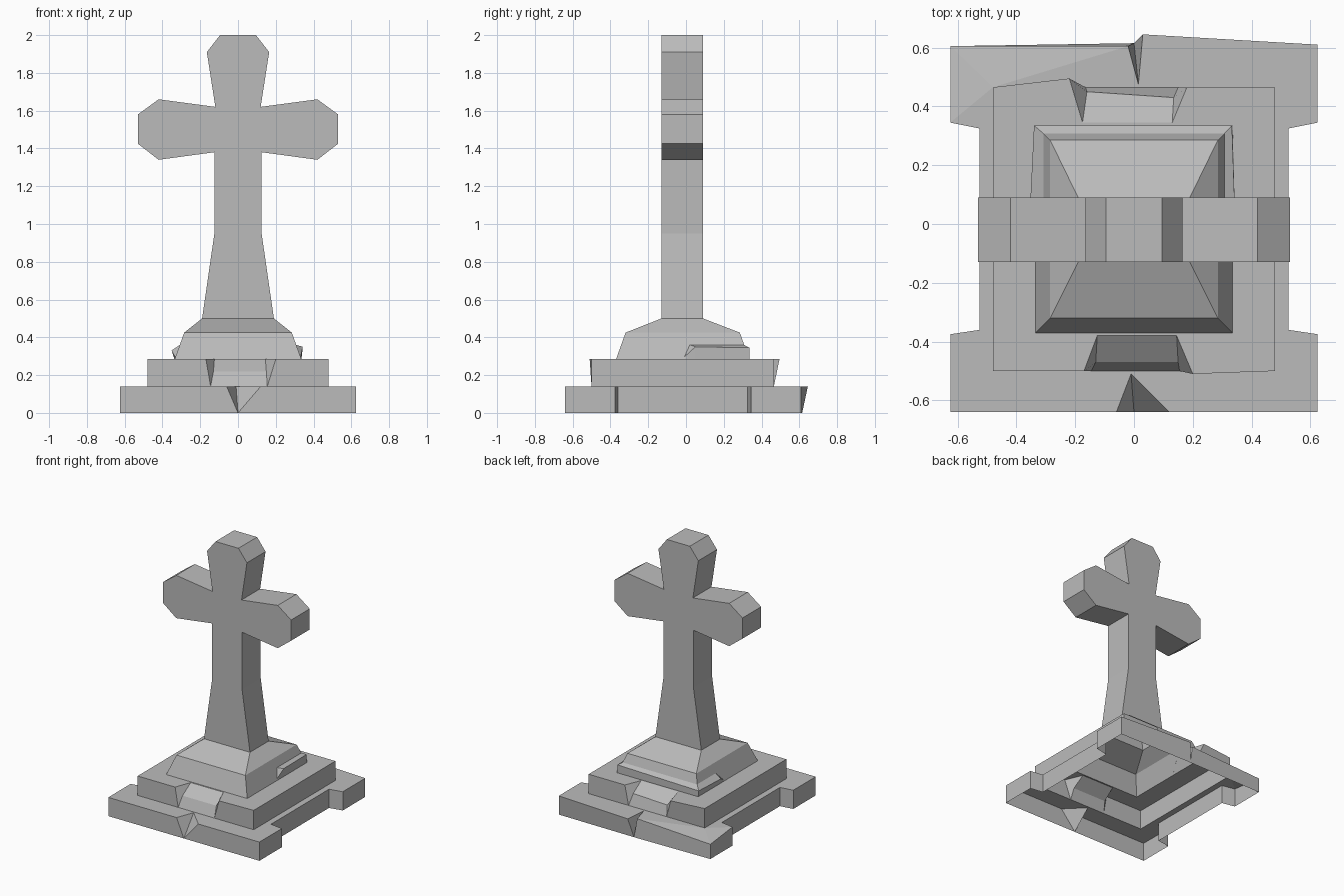
import bpy
import bmesh

cube = bpy.data.objects.get("Cube")
if cube:
    bpy.data.objects.remove(cube)

stone = bpy.data.materials.new("grey_stone")
stone.use_nodes = True
GREY = (0.5, 0.5, 0.5, 1)
stone.diffuse_color = GREY
stone.node_tree.nodes["Principled BSDF"].inputs["Base Color"].default_value = GREY

Z_BASE, Z_STEP, Z_CAP, Z_FOOT = 0.14, 0.285, 0.425, 0.5


def build(name, columns, closed=True, hole=None):
    """Skin neighbouring columns of points; optionally fill a top around a hole."""
    bm = bmesh.new()
    cache = {}

    def vert(p):
        if p not in cache:
            cache[p] = bm.verts.new(p)
        return cache[p]

    def face(points):
        unique = list(dict.fromkeys(points))
        if len(unique) > 2:
            bm.faces.new([vert(p) for p in unique])

    count = len(columns)
    for i in range(count if closed else count - 1):
        a, b = columns[i], columns[(i + 1) % count]
        if len(a) == len(b):
            for k in range(len(a) - 1):
                face([a[k], a[k + 1], b[k + 1], b[k]])
        else:
            face(a + b[::-1])

    if hole:
        edges = []
        for loop in ([c[0] for c in columns], hole):
            for p, q in zip(loop, loop[1:] + loop[:1]):
                v, w = vert(p), vert(q)
                edges.append(bm.edges.get((v, w)) or bm.edges.new((v, w)))
        made = bmesh.ops.triangle_fill(bm, use_beauty=True, edges=edges, normal=(0, 0, 1))
        for f in made["geom"]:
            if isinstance(f, bmesh.types.BMFace):
                f.normal_update()
                if f.normal.z < 0:
                    f.normal_flip()
    return finish(name, bm)


def finish(name, bm):
    mesh = bpy.data.meshes.new(name)
    bm.to_mesh(mesh)
    bm.free()
    mesh.materials.append(stone)
    obj = bpy.data.objects.new(name, mesh)
    bpy.context.collection.objects.link(obj)
    return obj


def rect(x, y0, y1, z):
    return [(-x, y0, z), (x, y0, z), (x, y1, z), (-x, y1, z)]


def post(x, y, z=Z_BASE):
    return [(x, y, z), (x, y, 0)]


def chip(left, inner, right, tip):
    return [[(*p, Z_BASE), (*tip, 0)] for p in (left, inner, right)]


# Bottom slab with side recesses, a chip front and back, and one worn corner
slab = [post(-0.625, -0.64)]
slab += chip((-0.06, -0.64), (-0.01, -0.51), (0.12, -0.64), (0, -0.64))
slab += [post(0.625, -0.64), post(0.625, -0.375), post(0.525, -0.36),
         post(0.525, 0.325), post(0.625, 0.345), post(0.625, 0.61)]
slab += chip((0.03, 0.645), (0.015, 0.475), (-0.02, 0.605), (0, 0.615))
slab += [post(-0.625, 0.605, 0.11), post(-0.625, 0.345), post(-0.525, 0.325),
         post(-0.525, -0.36), post(-0.625, -0.375)]
build("bottom_slab", slab, hole=rect(0.48, -0.5, 0.465, Z_BASE))


# Middle step with a broken scoop in the front and back edges
def scoop(outer_a, back_a, mid_a, low_a, low_b, mid_b, back_b, outer_b):
    columns = []
    for outer, back, mid, low in ((outer_a, back_a, mid_a, low_a),
                                  (outer_b, back_b, mid_b, low_b)):
        foot = (*low, Z_BASE)
        pair = [[(*outer, Z_STEP), foot], [(*back, Z_STEP), (*mid, 0.22), foot]]
        columns += pair if outer is outer_a else pair[::-1]
    return columns


bottoms = rect(0.48, -0.5, 0.465, Z_BASE)
corners = [[(x, y, Z_STEP), (x, y, z)] for x, y, z in bottoms]
front_scoop = scoop((-0.17, -0.5), (-0.125, -0.38), (-0.13, -0.47), (-0.145, -0.5),
                    (0.155, -0.5), (0.15, -0.47), (0.145, -0.38), (0.2, -0.51))
back_scoop = scoop((0.18, 0.465), (0.13, 0.345), (0.135, 0.43), (0.15, 0.465),
                   (-0.165, 0.465), (-0.16, 0.45), (-0.175, 0.345), (-0.22, 0.495))
step = corners[:1] + front_scoop + corners[1:3] + back_scoop + corners[3:]
build("middle_step", step, hole=rect(0.335, -0.37, 0.335, Z_STEP))

# Sloping cap under the cross
levels = (rect(0.19, -0.13, 0.09, Z_FOOT), rect(0.285, -0.32, 0.285, Z_CAP),
          rect(0.335, -0.37, 0.335, Z_STEP))
build("sloping_cap", [list(c) for c in zip(*levels)])

# Cracked ledge round the back of the cap
ledge = [
    [(0.331, -0.01, 0.295), (0.331, -0.01, 0.295), (0.335, -0.01, Z_STEP)],
    [(0.308, 0.02, 0.36), (0.343, 0.05, 0.35), (0.336, 0.05, Z_STEP)],
    [(0.308, 0.308, 0.36), (0.333, 0.335, 0.345), (0.335, 0.335, Z_STEP)],
    [(-0.308, 0.308, 0.36), (-0.34, 0.335, 0.33), (-0.335, 0.335, Z_STEP)],
    [(-0.308, 0.09, 0.36), (-0.352, 0.09, 0.33), (-0.336, 0.09, Z_STEP)],
    [(-0.331, 0.03, 0.295), (-0.331, 0.03, 0.295), (-0.335, 0.03, Z_STEP)],
]
build("cracked_ledge", ledge, closed=False)

# Cross: mirrored half outline, extruded through its depth
half = [(0.19, Z_FOOT), (0.125, 0.95), (0.125, 1.38), (0.42, 1.34), (0.53, 1.425),
        (0.53, 1.58), (0.42, 1.66), (0.12, 1.62), (0.165, 1.91), (0.095, 2.0)]
outline = half + [(-x, z) for x, z in reversed(half)]
bm = bmesh.new()
front = [bm.verts.new((x, -0.13, z)) for x, z in outline]
back = [bm.verts.new((x, 0.09, z)) for x, z in outline]
bm.faces.new(front)
bm.faces.new(back[::-1])
for i in range(len(outline) - 1):
    bm.faces.new([front[i], back[i], back[i + 1], front[i + 1]])
finish("cross", bm)
